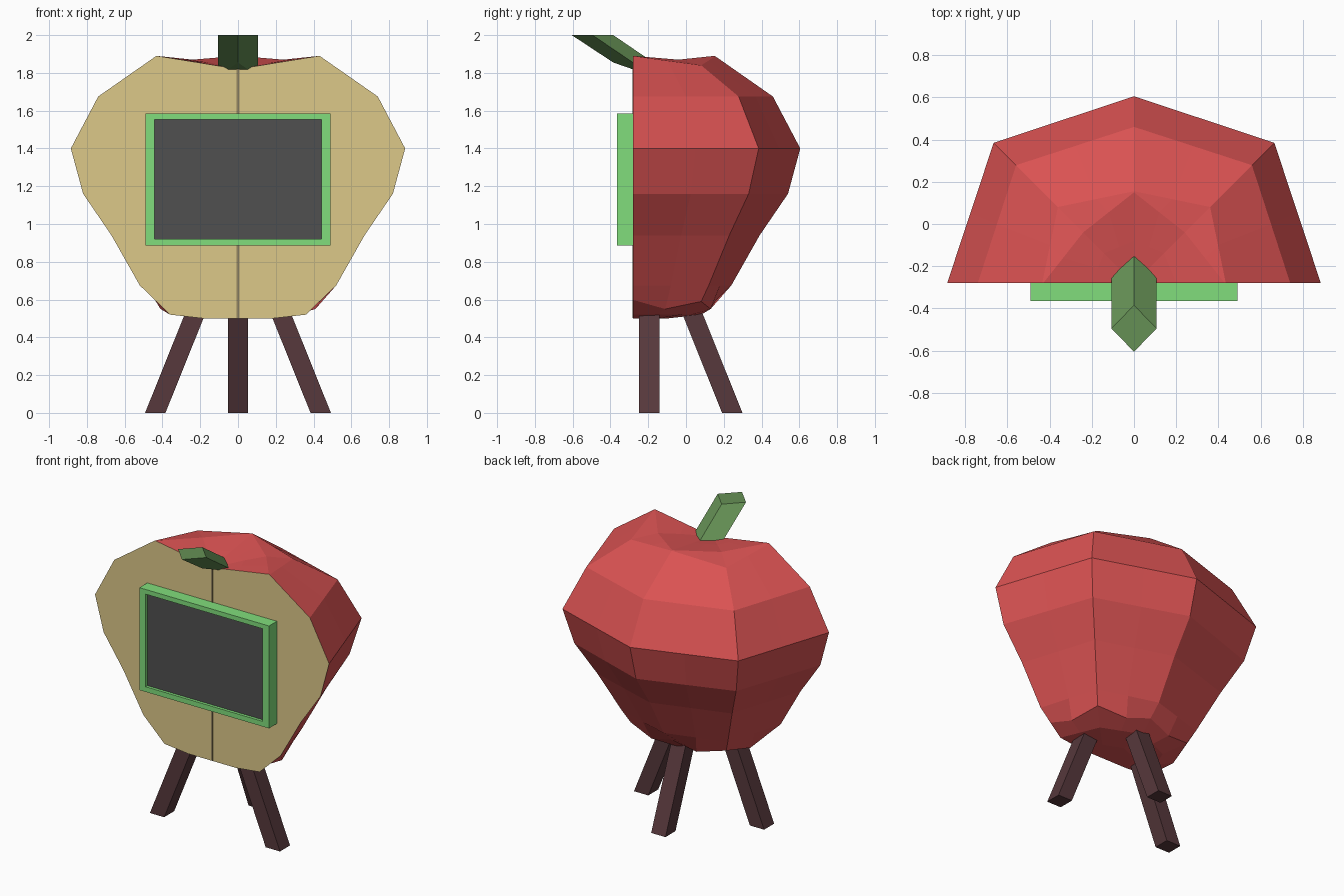
import bpy, bmesh, math
from mathutils import Vector

if "Cube" in bpy.data.objects:
    bpy.data.objects.remove(bpy.data.objects["Cube"])

FRONT = -0.28


def material(name, rgb):
    m = bpy.data.materials.new(name)
    m.diffuse_color = (*rgb, 1)
    m.use_nodes = True
    m.node_tree.nodes["Principled BSDF"].inputs["Base Color"].default_value = m.diffuse_color
    return m


RED = material("apple red", (0.70, 0.085, 0.085))
TAN = material("flesh", (0.72, 0.58, 0.25))
SEAM = material("seam", (0.30, 0.24, 0.12))
GREEN = material("light green", (0.22, 0.73, 0.20))
STEM = material("stem green", (0.13, 0.28, 0.09))
GREY = material("screen grey", (0.08, 0.08, 0.08))
BROWN = material("dark wood", (0.095, 0.04, 0.045))


def finish(name, bm, mats):
    bmesh.ops.recalc_face_normals(bm, faces=bm.faces)
    me = bpy.data.meshes.new(name)
    bm.to_mesh(me)
    bm.free()
    for m in mats:
        me.materials.append(m)
    ob = bpy.data.objects.new(name, me)
    bpy.context.collection.objects.link(ob)
    return ob


def loft(name, rings, mats, end_mat=0):
    """Skin closed rings of equal point count and cap both ends."""
    bm = bmesh.new()
    loops = [[bm.verts.new(p) for p in r] for r in rings]
    n = len(loops[0])
    for a, b in zip(loops, loops[1:]):
        for i in range(n):
            j = (i + 1) % n
            bm.faces.new((a[i], a[j], b[j], b[i]))
    bm.faces.new(loops[0][::-1])
    bm.faces.new(loops[-1]).material_index = end_mat
    return finish(name, bm, mats)


# Halved apple: (radius, z) on the main columns, (radius, z) on the diagonals
profile = [
    ((0.20, 1.853), (0.20, 1.853)),
    ((0.43, 1.89), (0.34, 1.87)),
    ((0.435, 1.888), (0.51, 1.84)),
    ((0.74, 1.675), (0.79, 1.675)),
    ((0.885, 1.40), (0.94, 1.40)),
    ((0.82, 1.16), (0.865, 1.16)),
    ((0.67, 0.94), (0.72, 0.94)),
    ((0.52, 0.675), (0.566, 0.675)),
    ((0.44, 0.598), (0.51, 0.59)),
    ((0.36, 0.52), (0.36, 0.52)),
    ((0.18, 0.50), (0.18, 0.50)),
]
LOBE_RING = 8


def half_ring(k, main, diag):
    def at(r, z, deg):
        a = math.radians(deg)
        return Vector((r * math.cos(a), FRONT + r * math.sin(a), z))
    cols = [at(*(diag if i % 2 else main), 45 * i) for i in range(5)]
    pts = [cols[0]]
    for i in range(4):
        mid = (cols[i] + cols[i + 1]) / 2
        if k == LOBE_RING:  # lobes bulge between the columns
            mid = at(0.444, 0.55, 45 * i + 22.5)
        pts += [mid, cols[i + 1]]
    return pts


bm = bmesh.new()
rings = [[bm.verts.new(p) for p in half_ring(k, *row)] for k, row in enumerate(profile)]
top = bm.verts.new((0, FRONT, 1.82))
bottom = bm.verts.new((0, FRONT, 0.50))
for a, b in zip(rings, rings[1:]):
    for i in range(8):
        bm.faces.new((a[i], a[i + 1], b[i + 1], b[i]))
for i in range(8):
    bm.faces.new((top, rings[0][i + 1], rings[0][i]))
    bm.faces.new((bottom, rings[-1][i], rings[-1][i + 1]))
# flat cut faces left and right of the seam
for i in (0, 8):
    bm.faces.new([top] + [r[i] for r in rings] + [bottom]).material_index = 1
finish("apple_body", bm, [RED, TAN])


def rect_xy(cx, cy, w, d, z):
    return [(cx + sx * w / 2, cy + sy * d / 2, z)
            for sx, sy in ((-1, -1), (1, -1), (1, 1), (-1, 1))]


def rect_xz(w, z0, z1, y):
    return [(-w, y, z0), (w, y, z0), (w, y, z1), (-w, y, z1)]


# Seam down the cut face
loft("front_seam", [rect_xy(0, FRONT, 0.014, 0.006, z) for z in (0.502, 1.82)], [SEAM])

# Framed screen with a shallow recess
loft("framed_screen", [
    rect_xz(0.49, 0.885, 1.585, FRONT),
    rect_xz(0.49, 0.885, 1.585, -0.365),
    rect_xz(0.442, 0.92, 1.553, -0.365),
    rect_xz(0.442, 0.92, 1.553, -0.345),
], [GREEN, GREY], end_mat=1)

# Slanted diamond-section stem leaning forward
loft("stem", [
    [(0, -0.385, 1.855), (0.107, -0.17, 1.78), (0, 0.04, 1.71), (-0.107, -0.17, 1.78)],
    [(0, -0.605, 2.0), (0.107, -0.495, 2.0), (0, -0.385, 2.0), (-0.107, -0.495, 2.0)],
], [STEM])

# Three splayed legs: foot centre and centre where it enters the body
legs = {
    "left_leg": ((-0.438, -0.195), (-0.215, -0.195)),
    "right_leg": ((0.438, -0.195), (0.215, -0.195)),
    "back_leg": ((0, 0.245), (0, 0.022)),
}
for name, (foot, hip) in legs.items():
    loft(name, [rect_xy(*foot, 0.108, 0.108, 0),
                rect_xy(*hip, 0.108, 0.108, 0.555)], [BROWN])
